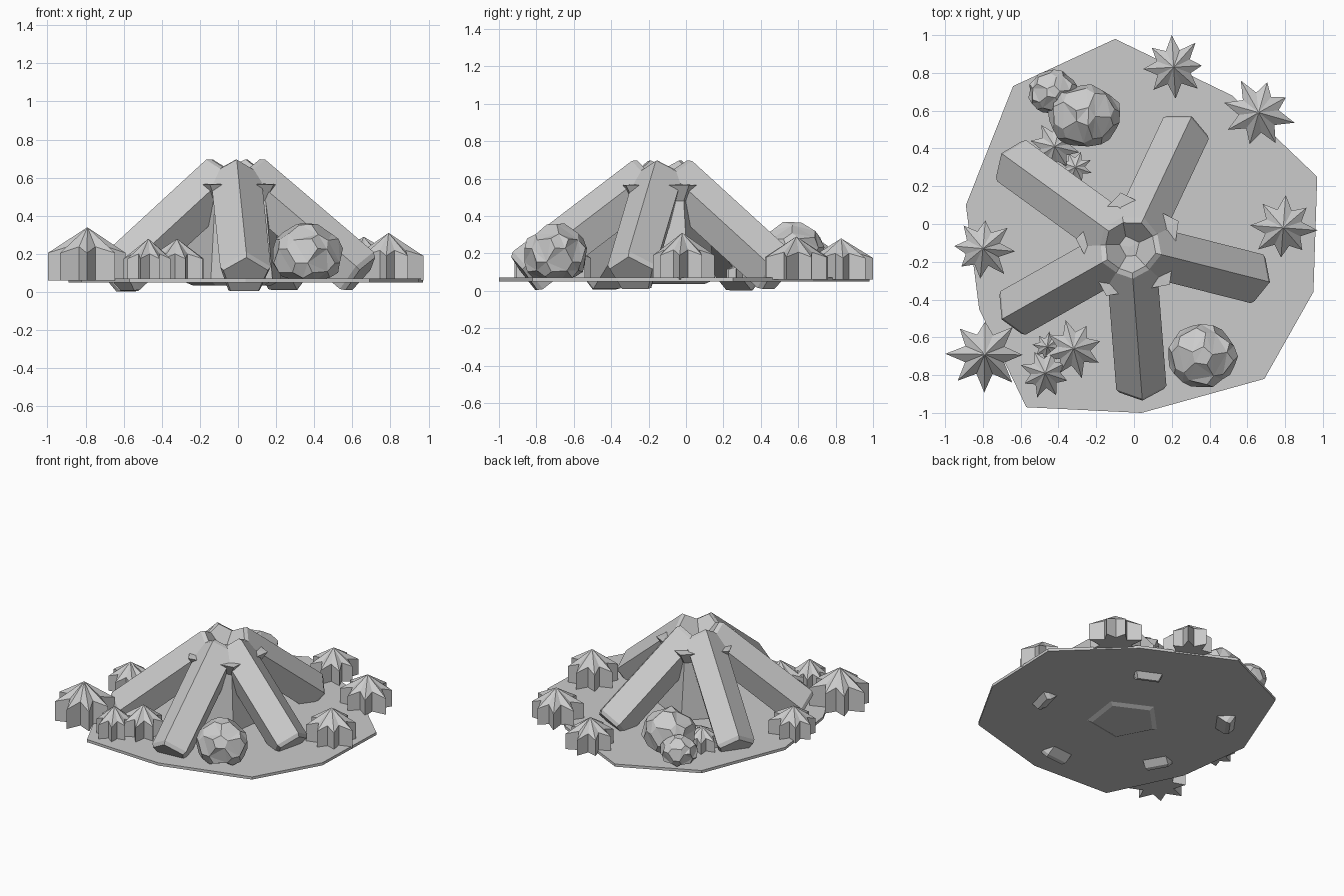
import bpy
import bmesh
import math
import random
from mathutils import Matrix, Vector

cube = bpy.data.objects.get("Cube")
if cube:
    bpy.data.objects.remove(cube, do_unlink=True)

grey = bpy.data.materials.new("plain grey")
grey.use_nodes = True
colour = (0.6, 0.6, 0.6, 1)
grey.diffuse_color = colour
grey.node_tree.nodes["Principled BSDF"].inputs["Base Color"].default_value = colour

GROUND = 0.07
CENTRE = Vector((-0.02, -0.12, 0))


def finish(name, bm):
    bmesh.ops.recalc_face_normals(bm, faces=bm.faces)
    mesh = bpy.data.meshes.new(name)
    bm.to_mesh(mesh)
    bm.free()
    mesh.materials.append(grey)
    obj = bpy.data.objects.new(name, mesh)
    bpy.context.collection.objects.link(obj)
    return obj


def loft(name, rings, apex=None):
    """Skin equal-length rings, closing the top with a cap or a fan."""
    bm = bmesh.new()
    loops = [[bm.verts.new(p) for p in ring] for ring in rings]
    n = len(loops[0])
    for a, b in zip(loops, loops[1:]):
        for i in range(n):
            j = (i + 1) % n
            bm.faces.new((a[i], a[j], b[j], b[i]))
    bm.faces.new(loops[0])
    if apex is None:
        bm.faces.new(loops[-1])
    else:
        tip = bm.verts.new(apex)
        for i in range(n):
            bm.faces.new((loops[-1][i], loops[-1][(i + 1) % n], tip))
    return finish(name, bm)


def circle(n, radius, z, turn=0.0, middle=(0, 0)):
    return [Vector((middle[0] + radius * math.cos(turn + math.tau * i / n),
                    middle[1] + radius * math.sin(turn + math.tau * i / n), z))
            for i in range(n)]


# Ground slab with an uneven outline
outline = [(-0.10, 0.98), (0.52, 0.68), (0.97, 0.25), (0.95, -0.36), (0.69, -0.82),
           (0.04, -1.0), (-0.57, -0.97), (-0.82, -0.45), (-0.89, 0.10), (-0.64, 0.73)]
loft("ground_slab", [[Vector((x, y, z)) for x, y in outline] for z in (0.05, GROUND)])


# Leaning five-sided logs, each given by the foot of its ridge
def log(name, foot_x, foot_y):
    foot = Vector((foot_x, foot_y, 0.195))
    out = foot - CENTRE
    out.z = 0
    out.normalize()
    top = CENTRE + out * 0.15 + Vector((0, 0, 0.71))
    along = (foot - top).normalized()
    side = Vector((-out.y, out.x, 0))
    up = side.cross(along)
    if up.z < 0:
        up = -up
    radius, chamfer = 0.14, 0.025
    length = (foot - top).length
    rings = []
    for t, scale in ((0, 0.88), (chamfer, 1), (length - chamfer, 1), (length, 0.88)):
        middle = top - up * radius + along * t
        rings.append([middle + radius * scale *
                      (up * math.cos(math.tau * i / 5) + side * math.sin(math.tau * i / 5))
                      for i in range(5)])
    loft(name, rings)


log("front_log", 0.045, -0.945)
log("left_log", 0.73, -0.31)
log("back_left_log", 0.31, 0.58)
log("back_right_log", -0.71, 0.38)
log("front_right_log", -0.71, -0.51)

# Flared core standing inside the logs
loft("inner_core",
     [circle(5, r, z, math.radians(28), CENTRE)
      for r, z in ((0.22, 0.035), (0.28, 0.06), (0.23, 0.48), (0.29, 0.565))],
     CENTRE + Vector((0, 0, 0.58)))


# Faceted boulders
def rock(name, x, y, rx, ry, top, seed):
    rng = random.Random(seed)
    bm = bmesh.new()
    bmesh.ops.create_icosphere(bm, subdivisions=1, radius=1)
    bmesh.ops.rotate(bm, verts=bm.verts, matrix=Matrix.Rotation(rng.random() * 6, 3, "Z"))
    bmesh.ops.bevel(bm, geom=bm.verts[:], offset=0.3, affect="VERTICES", segments=1)
    half = (top - GROUND) * 0.6
    for v in bm.verts:
        v.co *= rng.uniform(1.0, 1.12)
        v.co = Vector((x + v.co.x * rx, y + v.co.y * ry,
                       max(GROUND - 0.01, top - half + v.co.z * half)))
    bmesh.ops.triangulate(bm, faces=bm.faces)
    finish(name, bm)


rock("front_boulder", 0.36, -0.70, 0.20, 0.18, 0.37, 3)
rock("back_boulder", -0.26, 0.57, 0.21, 0.18, 0.38, 5)
rock("back_small_boulder", -0.43, 0.70, 0.14, 0.125, 0.27, 8)


# Spiky bushes: a star-shaped skirt rising to a point
def bush(name, x, y, radius, top, seed):
    rng = random.Random(seed)
    points = 8
    turn = rng.random() * math.tau
    height = top - GROUND
    skirt, shoulder = [], []
    for i in range(points * 2):
        tip = i % 2 == 0
        r = radius * (rng.uniform(0.86, 1.05) if tip else 0.56)
        a = turn + math.tau * i / points / 2
        px, py = x + r * math.cos(a), y + r * math.sin(a)
        skirt.append(Vector((px, py, GROUND - 0.01)))
        shoulder.append(Vector((px, py, GROUND + height * (0.5 if tip else 0.62))))
    loft(name, [skirt, shoulder], Vector((x, y, top)))


bushes = [(0.21, 0.83, 0.17, 0.28), (0.66, 0.59, 0.19, 0.29), (0.79, -0.02, 0.18, 0.31),
          (-0.80, -0.13, 0.17, 0.27), (-0.79, -0.69, 0.20, 0.34), (-0.32, -0.66, 0.16, 0.28),
          (-0.47, -0.79, 0.14, 0.28), (-0.46, -0.65, 0.08, 0.18),
          (-0.42, 0.41, 0.14, 0.22), (-0.31, 0.30, 0.09, 0.16)]
for k, spec in enumerate(bushes, 1):
    bush(f"bush_{k}", *spec, seed=k)
